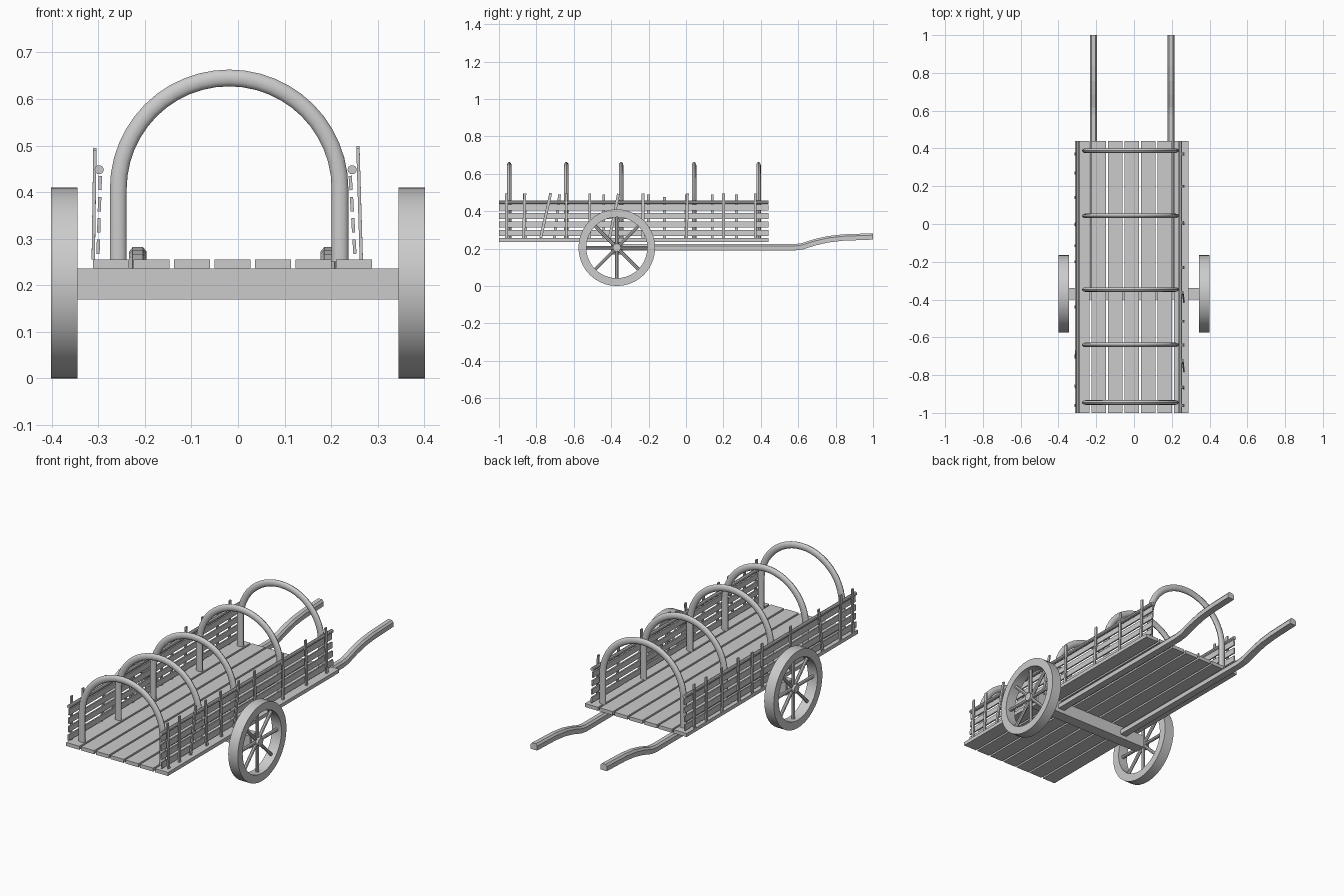
import bpy, bmesh, math
from mathutils import Matrix, Vector

cube = bpy.data.objects.get("Cube")
if cube:
    bpy.data.objects.remove(cube, do_unlink=True)

wood = bpy.data.materials.new("grey_wood")
wood.use_nodes = True
GREY = (0.6, 0.6, 0.6, 1)
wood.diffuse_color = GREY
wood.node_tree.nodes["Principled BSDF"].inputs["Base Color"].default_value = GREY


def finish(bm, name, smooth=False):
    bmesh.ops.recalc_face_normals(bm, faces=bm.faces[:])
    mesh = bpy.data.meshes.new(name)
    bm.to_mesh(mesh)
    bm.free()
    mesh.materials.append(wood)
    obj = bpy.data.objects.new(name, mesh)
    bpy.context.collection.objects.link(obj)
    if smooth:
        bpy.ops.object.select_all(action='DESELECT')
        obj.select_set(True)
        bpy.context.view_layer.objects.active = obj
        bpy.ops.object.shade_smooth_by_angle(angle=math.radians(35))
    return obj


def box(name, center, size, rot=None):
    bm = bmesh.new()
    m = Matrix.Translation(center) @ (rot or Matrix()) @ Matrix.Diagonal((*size, 1))
    bmesh.ops.create_cube(bm, size=1, matrix=m)
    return finish(bm, name)


def sweep(name, path, section, side, smooth=False):
    """Sweep a closed 2D section along a planar path; side is the plane normal."""
    bm = bmesh.new()
    rings = []
    for i, p in enumerate(path):
        t = (path[min(i + 1, len(path) - 1)] - path[max(i - 1, 0)]).normalized()
        up = side.cross(t)
        rings.append([bm.verts.new(p + side * a + up * b) for a, b in section])
    n = len(section)
    for r, s in zip(rings, rings[1:]):
        for k in range(n):
            bm.faces.new((r[k], r[(k + 1) % n], s[(k + 1) % n], s[k]))
    bm.faces.new(rings[0])
    bm.faces.new(rings[-1])
    return finish(bm, name, smooth)


def ellipse(a, b, n):
    return [(a * math.cos(math.tau * k / n), b * math.sin(math.tau * k / n)) for k in range(n)]


# Floor planks
BACK, FRONT = -1.0, 0.44
MID, LENGTH = (BACK + FRONT) / 2, FRONT - BACK
for i in range(7):
    box(f"floor_plank_{i + 1}", (-0.273 + i * 0.087, MID, 0.246), (0.077, LENGTH, 0.019))

# Axle
WHEEL_Y, WHEEL_Z = -0.37, 0.205
box("axle", (0, WHEEL_Y, 0.203), (0.7, 0.06, 0.067))


# Wheels: flat rim, hub and eight spokes
def wheel(name, x):
    bm = bmesh.new()
    loop = [bm.verts.new((dx, 0, r)) for dx, r in
            ((-0.028, 0.163), (0.028, 0.163), (0.028, 0.205), (-0.028, 0.205))]
    edges = [bm.edges.new((loop[i], loop[(i + 1) % 4])) for i in range(4)]
    bmesh.ops.spin(bm, geom=loop + edges, cent=(0, 0, 0), axis=(1, 0, 0),
                   angle=math.tau, steps=40, use_merge=True)
    bmesh.ops.remove_doubles(bm, verts=bm.verts[:], dist=0.0001)
    bmesh.ops.create_cone(bm, cap_ends=True, segments=12, radius1=0.022, radius2=0.022,
                          depth=0.04, matrix=Matrix.Rotation(math.pi / 2, 4, 'Y'))
    for k in range(8):
        m = Matrix.Rotation(math.tau * k / 8, 4, 'X') @ Matrix.Translation((0, 0, 0.088))
        bmesh.ops.create_cone(bm, cap_ends=True, segments=8, radius1=0.009, radius2=0.009,
                              depth=0.16, matrix=m)
    finish(bm, name, True).location = (x, WHEEL_Y, WHEEL_Z)


wheel("left_wheel", 0.373)
wheel("right_wheel", -0.373)

# Pulling shafts with raised handles
chamfered = [(-0.019, -0.017), (0.019, -0.017), (0.019, 0.007),
             (0.011, 0.017), (-0.011, 0.017), (-0.019, 0.007)]
bends = [(-0.36, 0.207), (0.58, 0.207), (0.62, 0.212), (0.69, 0.234),
         (0.76, 0.25), (0.84, 0.259), (1.0, 0.265)]
for name, x in (("left_shaft", 0.196), ("right_shaft", -0.215)):
    sweep(name, [Vector((x, y, z)) for y, z in bends], chamfered, Vector((1, 0, 0)))

# Cover hoops
HOOP_X, HOOP_R, SPRING_Z = -0.019, 0.238, 0.407
for i, y in enumerate((-0.945, -0.64, -0.347, 0.043, 0.388)):
    arch = [Vector((HOOP_X + HOOP_R * math.cos(a), y, SPRING_Z + HOOP_R * math.sin(a)))
            for a in (math.pi * k / 24 for k in range(25))]
    foot = Vector((0, 0, 0.25 - SPRING_Z))
    sweep(f"hoop_{i + 1}", [arch[0] + foot] + arch + [arch[-1] + foot],
          ellipse(0.012, 0.018, 12), Vector((0, 1, 0)), True)


# Side fences: slats, top rail and uneven stakes given as (y, lean, height)
def fence(side, slat_x, rail_x, stake_x, tilt, stakes):
    lean_in = Matrix.Rotation(tilt, 4, 'Y')
    for i in range(4):
        z = 0.283 + i * 0.0455
        box(f"{side}_slat_{i + 1}", (slat_x + math.tan(tilt) * (z - 0.35), MID, z),
            (0.007, LENGTH, 0.031), lean_in)
    sweep(f"{side}_top_rail", [Vector((rail_x, y, 0.448)) for y in (BACK, FRONT)],
          ellipse(0.01, 0.01, 10), Vector((1, 0, 0)), True)
    for i, (y, lean, height) in enumerate(stakes):
        rot = Matrix.Rotation(tilt / 2, 4, 'Y') @ Matrix.Rotation(-lean, 4, 'X')
        box(f"{side}_stake_{i + 1}", (stake_x, y, 0.255 + height / 2),
            (0.007, 0.015, height), rot)


fence("left", 0.246, 0.245, 0.261, -0.06,
      [(-0.96, 0, 0.24), (-0.865, 0.03, 0.24), (-0.75, 0.22, 0.245), (-0.64, 0, 0.24),
       (-0.515, 0, 0.24), (-0.385, 0.2, 0.24), (-0.23, 0, 0.24), (0.005, 0.02, 0.24),
       (0.2, 0, 0.24), (0.37, 0, 0.24)])
fence("right", -0.298, -0.298, -0.309, 0.03,
      [(-0.96, 0, 0.235), (-0.86, -0.03, 0.24), (-0.69, 0.12, 0.235), (-0.44, 0, 0.235),
       (-0.2, 0, 0.235), (-0.115, 0, 0.22), (0, 0.02, 0.235), (0.14, 0, 0.235),
       (0.27, 0, 0.235), (0.37, 0, 0.235)])
